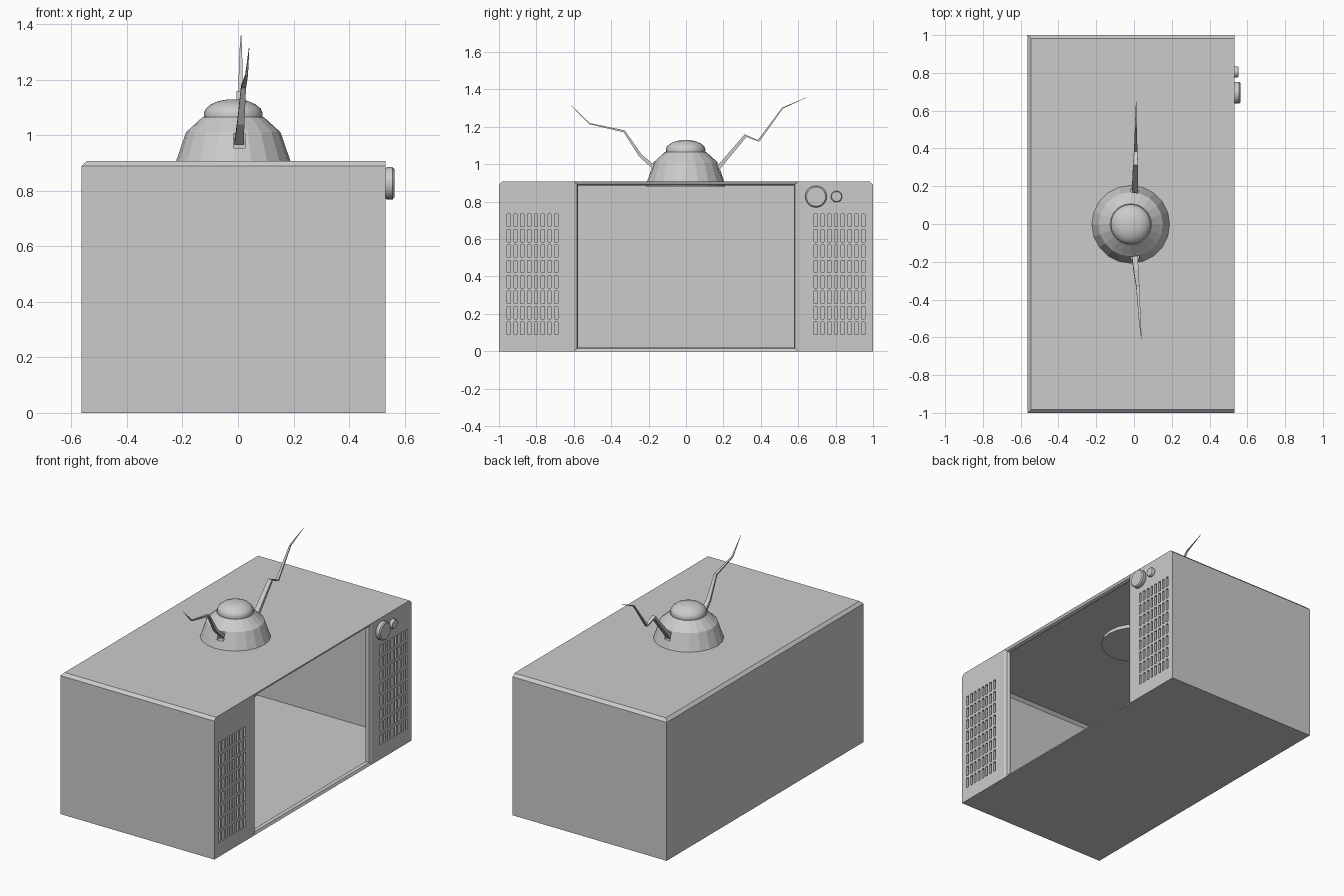
import bpy, bmesh, math
from mathutils import Vector, Matrix

if "Cube" in bpy.data.objects:
    bpy.data.objects.remove(bpy.data.objects["Cube"])

XB, XF, H, C = -0.563, 0.532, 0.907, 0.018   # back, front, height, chamfer


def finish(name, bm, smooth=False):
    me = bpy.data.meshes.new(name)
    bm.normal_update()
    bm.to_mesh(me)
    bm.free()
    ob = bpy.data.objects.new(name, me)
    bpy.context.collection.objects.link(ob)
    if smooth:
        bpy.ops.object.select_all(action='DESELECT')
        ob.select_set(True)
        bpy.context.view_layer.objects.active = ob
        bpy.ops.object.shade_smooth_by_angle(angle=math.radians(35))
    return ob


def box(lo, hi):
    bm = bmesh.new()
    bmesh.ops.create_cube(bm, size=1)
    lo, hi = Vector(lo), Vector(hi)
    for v in bm.verts:
        v.co = Vector([(lo[i] + hi[i]) / 2 + v.co[i] * (hi[i] - lo[i]) for i in range(3)])
    return bm


def lathe(name, profile, sides, matrix, smooth):
    """Closed solid of revolution from (radius, height) pairs, bottom to top."""
    bm = bmesh.new()
    rings = [[bm.verts.new((r * math.cos(2 * math.pi * i / sides),
                            r * math.sin(2 * math.pi * i / sides), z))
              for i in range(sides)] for r, z in profile]
    for a, b in zip(rings, rings[1:]):
        for i in range(sides):
            j = (i + 1) % sides
            bm.faces.new((a[i], a[j], b[j], b[i]))
    bm.faces.new(rings[0][::-1])
    bm.faces.new(rings[-1])
    bm.transform(matrix)
    return finish(name, bm, smooth)


# Hollow cabinet, chamfered along the back and side top edges, open at the front
bm = box((XB, -1, 0), (XF, 1, H))
edges = [e for e in bm.edges
         if all(v.co.z > H - 0.01 for v in e.verts)
         and not all(v.co.x > XF - 0.01 for v in e.verts)]
bmesh.ops.bevel(bm, geom=edges, offset=C, segments=1, affect='EDGES')
bm.normal_update()
front = [f for f in bm.faces if f.normal.x > 0.99]
bmesh.ops.delete(bm, geom=front, context='FACES_ONLY')
finish("cabinet", bm)

# Speaker panels: one grid with recessed slots
COLS, ROWS, SW, SH = 8, 8, 0.018, 0.066
slot_y = [0.8205 + (i - 3.5) * 0.0364 for i in range(COLS)]
slot_z = [0.412 + (i - 3.5) * 0.0825 for i in range(ROWS)]
half = [0.6, 1 - C, 1] + [y + s * SW / 2 for y in slot_y for s in (-1, 1)]
ys = sorted(half + [-y for y in half])
zs = sorted([0, H - C, H] + [z + s * SH / 2 for z in slot_z for s in (-1, 1)])
bm = bmesh.new()
grid = [[bm.verts.new((XF, y, z)) for z in zs] for y in ys]
slots = []
for i in range(len(ys) - 1):
    for j in range(len(zs) - 1):
        y, z = (ys[i] + ys[i + 1]) / 2, (zs[j] + zs[j + 1]) / 2
        if abs(y) < 0.6:
            continue
        quad = [grid[i][j], grid[i + 1][j], grid[i + 1][j + 1], grid[i][j + 1]]
        if abs(y) > 1 - C and z > H - C:            # chamfered corner
            quad.pop(2 if y > 0 else 3)
        f = bm.faces.new(quad)
        if any(abs(abs(y) - s) < 0.001 for s in slot_y) and any(abs(z - s) < 0.001 for s in slot_z):
            slots.append(f)
bm.normal_update()
bmesh.ops.inset_individual(bm, faces=slots, thickness=0.0, depth=-0.02)
bmesh.ops.delete(bm, geom=[v for v in bm.verts if not v.link_faces], context='VERTS')
finish("speaker_panels", bm)

# Screen surround: sloped strip, then an inner lip
bm = bmesh.new()
rings = []
for inset, x in ((0, XF), (0.018, XF - 0.008), (0.023, XF - 0.02), (0.023, XF - 0.03)):
    a, lo, hi = 0.6 - inset, inset * 0.85, H - inset * 0.85
    rings.append([bm.verts.new((x, y, z)) for y, z in ((-a, lo), (a, lo), (a, hi), (-a, hi))])
for a, b in zip(rings, rings[1:]):
    for i in range(4):
        j = (i + 1) % 4
        bm.faces.new((a[i], a[j], b[j], b[i]))
finish("screen_surround", bm)

# Knobs
for name, y, r, d in (("large_knob", 0.695, 0.058, 0.031), ("small_knob", 0.805, 0.03, 0.02)):
    m = Matrix.Translation((XF, y, 0.827)) @ Matrix.Rotation(math.pi / 2, 4, 'Y')
    lathe(name, [(r * 0.93, -0.002), (r, 0.005), (r, d - 0.006), (r * 0.88, d)], 24, m, True)

# Antenna base with a smooth cap
place = Matrix.Translation((-0.017, -0.002, 0))
dome = lathe("antenna_base", [(0.212, 0.88), (0.206, H), (0.17, 1.012), (0.155, 1.025), (0.11, 1.066)],
             20, place, False)
lathe("antenna_cap", [(0.104, 1.06), (0.106, 1.08), (0.099, 1.096), (0.08, 1.112),
                      (0.052, 1.124), (0.02, 1.129)], 24, place, True)

# Sockets cut into the base
for side, lo, hi in (("right", 0.16, 0.26), ("left", -0.26, -0.16)):
    cutter = finish(side + "_socket_cutter", box((-0.016, lo, 0.955), (0.026, hi, 1.007)))
    cutter.hide_render = True
    cutter.hide_set(True)
    mod = dome.modifiers.new("socket", 'BOOLEAN')
    mod.operation, mod.object, mod.solver = 'DIFFERENCE', cutter, 'EXACT'


# Crooked antennas: flat tapering four-sided rods
def antenna(name, path):
    pts = [Vector(p) for p in path]
    n = len(pts) - 1
    bm = bmesh.new()
    rings = []
    for i, p in enumerate(pts):
        t = (pts[min(i + 1, n)] - pts[max(i - 1, 0)]).normalized()
        up = Vector((1, 0, 0)).cross(t).normalized()
        k = 1 - i / n * 0.95
        w, h = Vector((0.017 * k, 0, 0)), up * 0.011 * k
        rings.append([bm.verts.new(p + q) for q in (w + h, h - w, -w - h, w - h)])
    for a, b in zip(rings, rings[1:]):
        for i in range(4):
            j = (i + 1) % 4
            bm.faces.new((a[i], a[j], b[j], b[i]))
    bm.faces.new(rings[0][::-1])
    bm.faces.new(rings[-1])
    bmesh.ops.recalc_face_normals(bm, faces=bm.faces)
    finish(name, bm)


antenna("right_antenna", [(0.005, 0.16, 0.965), (0.008, 0.318, 1.153), (0.009, 0.388, 1.125),
                          (0.01, 0.516, 1.3), (0.011, 0.65, 1.36)])
antenna("left_antenna", [(0.004, -0.16, 0.975), (0.01, -0.243, 1.045), (0.02, -0.33, 1.176),
                         (0.031, -0.516, 1.217), (0.04, -0.615, 1.315)])
